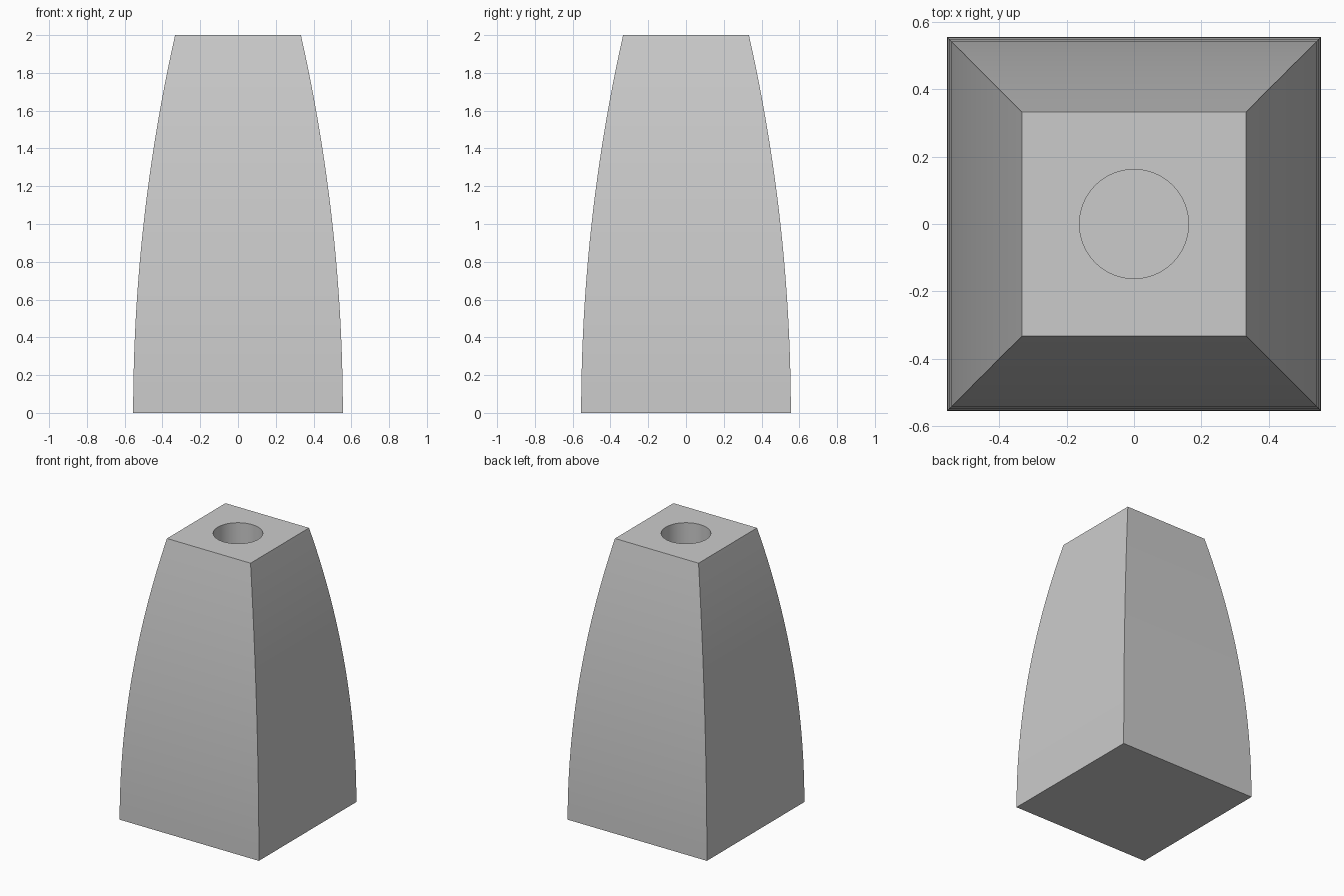
import bpy
import bmesh
import math

if "Cube" in bpy.data.objects:
    bpy.data.objects.remove(bpy.data.objects["Cube"], do_unlink=True)

HEIGHT = 2.0
BASE_HALF = 0.555
TOP_HALF = 0.333
HOLE_RADIUS = 0.162
HOLE_DEPTH = 1.6
STEPS = 24
HOLE_SIDES = 64

# One plain grey material
grey = bpy.data.materials.new("plain_grey")
grey.use_nodes = True
colour = (0.6, 0.6, 0.6, 1.0)
grey.diffuse_color = colour
grey.node_tree.nodes["Principled BSDF"].inputs["Base Color"].default_value = colour

# The side profile is a circular arc that is upright at the base
sag = BASE_HALF - TOP_HALF
arc_radius = (HEIGHT ** 2 + sag ** 2) / (2 * sag)


def half_width(z):
    return BASE_HALF - arc_radius + math.sqrt(arc_radius ** 2 - z ** 2)


def add_ring(bm, radius, z, sides, turn=0.0):
    angles = [turn + 2 * math.pi * i / sides for i in range(sides)]
    return [bm.verts.new((radius * math.cos(a), radius * math.sin(a), z)) for a in angles]


def join_rings(bm, low, high):
    n = len(low)
    for i in range(n):
        j = (i + 1) % n
        bm.faces.new((low[i], low[j], high[j], high[i]))


def ring_edges(bm, ring):
    return [bm.edges.get((v, ring[(i + 1) % len(ring)])) for i, v in enumerate(ring)]


bm = bmesh.new()

# Bowed square body
heights = [HEIGHT * i / STEPS for i in range(STEPS + 1)]
rings = [add_ring(bm, half_width(z) * math.sqrt(2), z, 4, math.pi / 4) for z in heights]
for low, high in zip(rings, rings[1:]):
    join_rings(bm, low, high)
bm.faces.new(rings[0])

# Round blind hole in the top
rim = add_ring(bm, HOLE_RADIUS, HEIGHT, HOLE_SIDES)
floor = add_ring(bm, HOLE_RADIUS, HEIGHT - HOLE_DEPTH, HOLE_SIDES)
join_rings(bm, floor, rim)
bm.faces.new(floor)

# Flat top around the hole
bmesh.ops.triangle_fill(bm, use_beauty=True,
                        edges=ring_edges(bm, rings[-1]) + ring_edges(bm, rim))
bmesh.ops.recalc_face_normals(bm, faces=bm.faces[:])

mesh = bpy.data.meshes.new("vase_body")
bm.to_mesh(mesh)
bm.free()
mesh.materials.append(grey)
body = bpy.data.objects.new("vase_body", mesh)
bpy.context.collection.objects.link(body)

# Smooth bowed sides with crisp corners
bpy.ops.object.select_all(action="DESELECT")
body.select_set(True)
bpy.context.view_layer.objects.active = body
bpy.ops.object.shade_smooth_by_angle(angle=math.radians(30))
